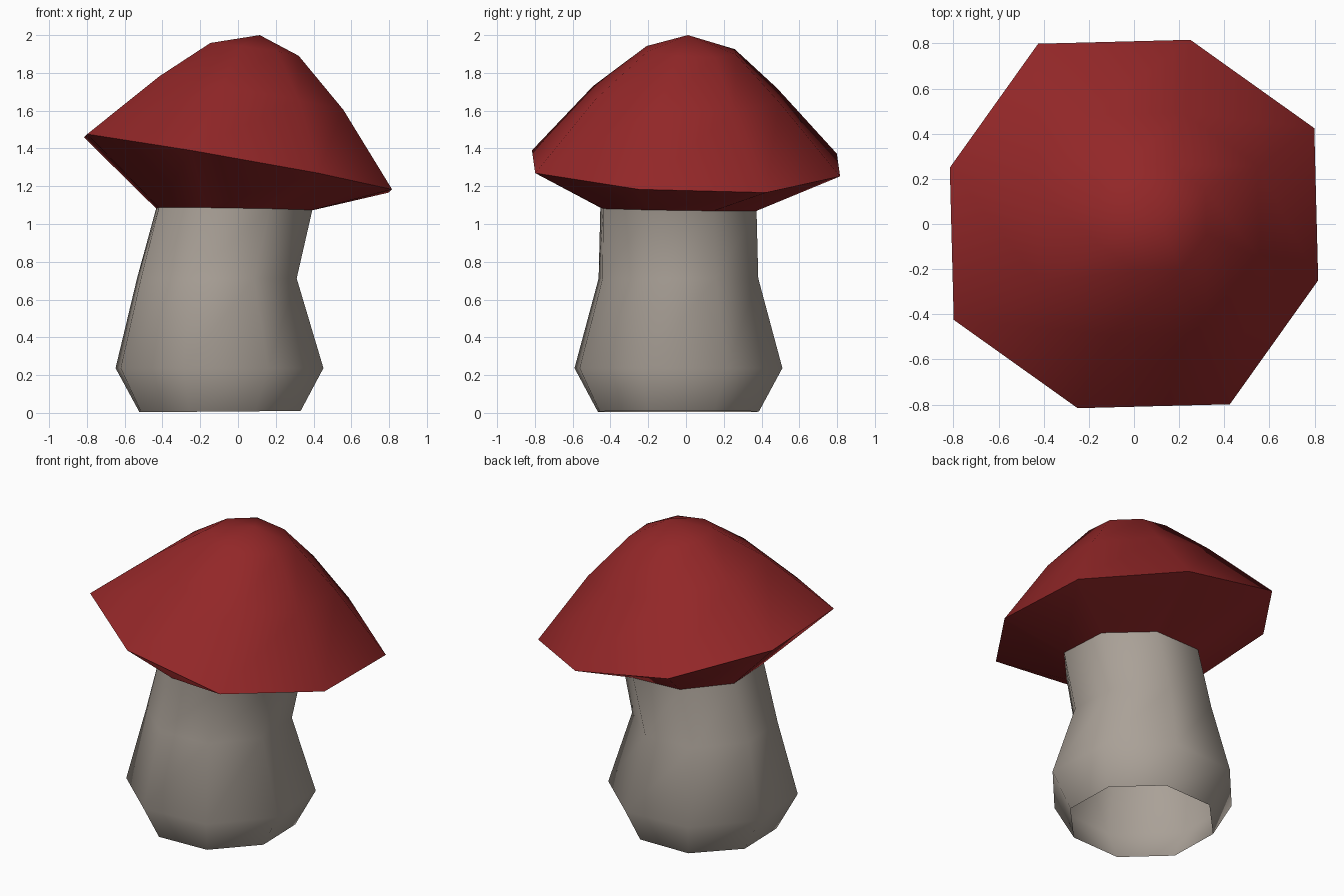
import bpy
import bmesh
from math import cos, sin, radians

if "Cube" in bpy.data.objects:
    bpy.data.objects.remove(bpy.data.objects["Cube"], do_unlink=True)

SIDES = 8


def make_material(name, rgb):
    mat = bpy.data.materials.new(name)
    mat.use_nodes = True
    colour = (*rgb, 1.0)
    mat.diffuse_color = colour
    bsdf = mat.node_tree.nodes["Principled BSDF"]
    bsdf.inputs["Base Color"].default_value = colour
    bsdf.inputs["Roughness"].default_value = 0.8
    return mat


def add_ring(bm, centre, radius, turn, tilt=(0, 0), squareness=1.0):
    """Octagon ring; tilt is the slope along x and y, squareness widens every other corner."""
    cx, cy, cz = centre
    ring = []
    for i in range(SIDES):
        a = radians(turn + 360 * i / SIDES)
        r = radius * (squareness if i % 2 == 0 else 1.0)
        dx, dy = r * cos(a), r * sin(a)
        ring.append(bm.verts.new((cx + dx, cy + dy, cz + tilt[0] * dx + tilt[1] * dy)))
    return ring


def bridge(bm, lower, upper):
    for i in range(SIDES):
        j = (i + 1) % SIDES
        bm.faces.new((lower[i], lower[j], upper[j], upper[i]))


def finish(bm, name, mat):
    mesh = bpy.data.meshes.new(name)
    bm.to_mesh(mesh)
    bm.free()
    mesh.materials.append(mat)
    obj = bpy.data.objects.new(name, mesh)
    bpy.context.collection.objects.link(obj)
    bpy.ops.object.select_all(action="DESELECT")
    obj.select_set(True)
    bpy.context.view_layer.objects.active = obj
    bpy.ops.object.shade_smooth_by_angle(angle=radians(60))
    return obj


cap_red = make_material("cap_red", (0.29, 0.02, 0.021))
stem_grey = make_material("stem_warm_grey", (0.40, 0.355, 0.31))

# Stem: bulging tube, open at the bottom
NECK = ((-0.02, -0.04, 1.078), 0.44, 25, (-0.015, -0.015))
bm = bmesh.new()
stem_rings = [
    add_ring(bm, (-0.095, -0.04, 0.007), 0.457, 24, (0.008, 0)),
    add_ring(bm, (-0.098, -0.04, 0.237), 0.582, 26),
    add_ring(bm, (-0.112, -0.04, 0.712), 0.447, 26),
    add_ring(bm, *NECK),
]
for lower, upper in zip(stem_rings, stem_rings[1:]):
    bridge(bm, lower, upper)
finish(bm, "stem", stem_grey)

# Cap: tilted dome with a sharp rim and an underside running in to the stem
TILT = (-0.178, -0.03)
bm = bmesh.new()
cap_rings = [
    add_ring(bm, *NECK),
    add_ring(bm, (0, 0, 1.321), 0.853, 28, TILT, 1.06),
    add_ring(bm, (0.065, 0, 1.688), 0.515, 28, TILT, 1.06),
    add_ring(bm, (0.085, 0.027, 1.92), 0.247, 28, (-0.14, -0.05), 1.06),
]
for lower, upper in zip(cap_rings, cap_rings[1:]):
    bridge(bm, lower, upper)
apex = bm.verts.new((0.115, 0.01, 2.0))
top = cap_rings[-1]
for i in range(SIDES):
    bm.faces.new((top[i], top[(i + 1) % SIDES], apex))
finish(bm, "cap", cap_red)
